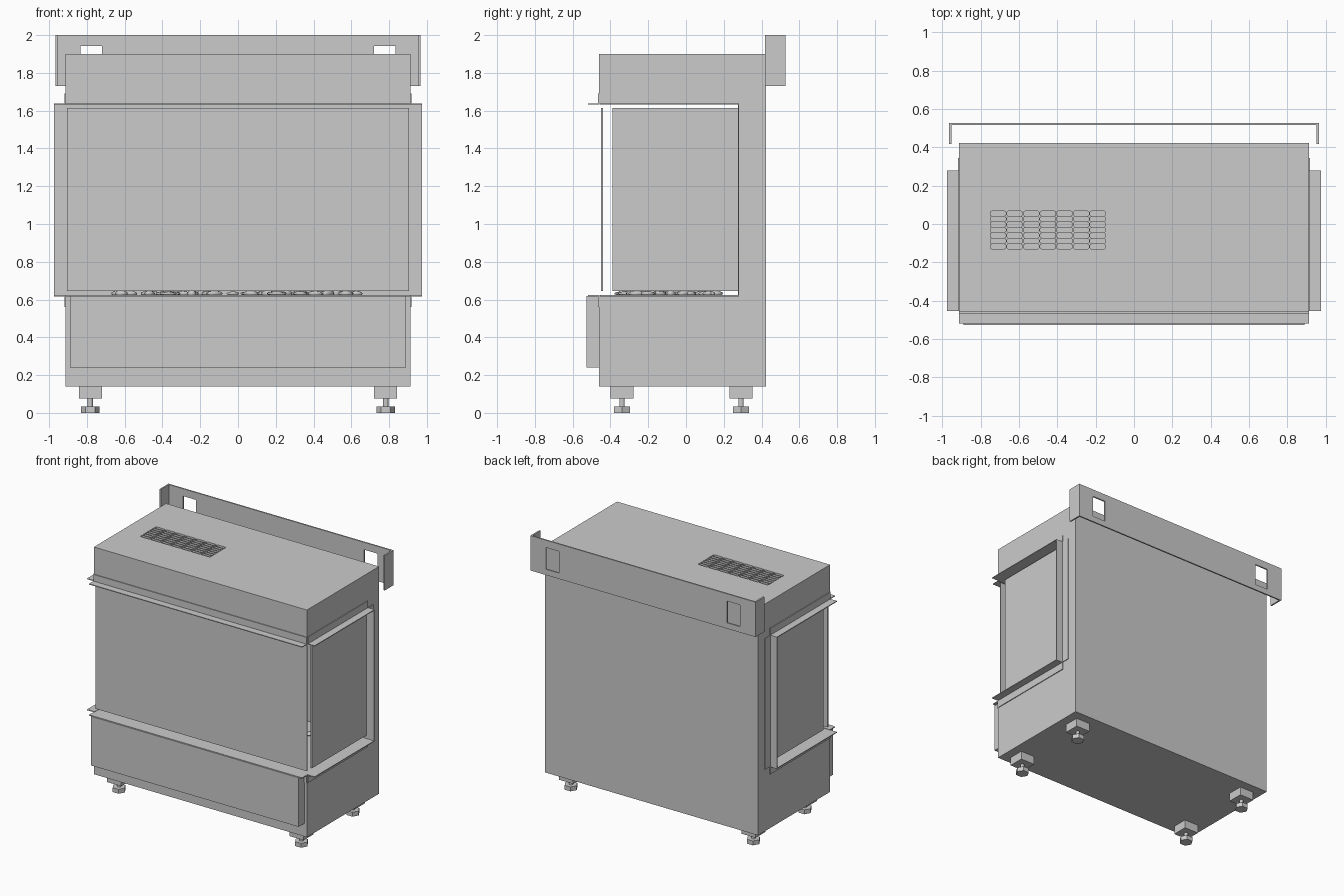
import bpy, bmesh, math, random
from mathutils import Matrix, Vector

cube = bpy.data.objects.get("Cube")
if cube:
    bpy.data.objects.remove(cube, do_unlink=True)

metal = bpy.data.materials.new("light grey metal")
metal.use_nodes = True
GREY = (0.6, 0.6, 0.6, 1)
metal.diffuse_color = GREY
metal.node_tree.nodes["Principled BSDF"].inputs["Base Color"].default_value = GREY


def add_box(bm, x, y, z):
    """Add a box given (min, max) ranges and return its vertices."""
    size = Vector((x[1] - x[0], y[1] - y[0], z[1] - z[0]))
    mid = Vector((sum(x) / 2, sum(y) / 2, sum(z) / 2))
    mat = Matrix.Translation(mid) @ Matrix.Diagonal((*size, 1))
    return bmesh.ops.create_cube(bm, size=1, matrix=mat)["verts"]


def finish(bm, name):
    mesh = bpy.data.meshes.new(name)
    bm.to_mesh(mesh)
    bm.free()
    mesh.materials.append(metal)
    ob = bpy.data.objects.new(name, mesh)
    bpy.context.scene.collection.objects.link(ob)
    return ob


def boxes(name, *ranges):
    bm = bmesh.new()
    for r in ranges:
        add_box(bm, *r)
    return finish(bm, name)


def cut(target, cutter):
    mod = target.modifiers.new("cut", "BOOLEAN")
    mod.operation = "DIFFERENCE"
    mod.solver = "EXACT"
    mod.object = cutter
    bpy.context.view_layer.objects.active = target
    bpy.ops.object.modifier_apply(modifier=mod.name)
    bpy.data.objects.remove(cutter, do_unlink=True)


def span(side, a, b):
    """Range between a and b on the given side of the centre."""
    return tuple(sorted((side * a, side * b)))


# Main dimensions
HALF = 0.913
FRONT, BACK, INNER = -0.46, 0.423, 0.28
LOW, HIGH = 0.62, 1.635
T = 0.006

# Cabinet with a firebox open on three sides
body = boxes("cabinet", ((-HALF, HALF), (FRONT, BACK), (0.14, 1.9)))
cut(body, boxes("firebox_cutter", ((-1, 1), (-1, INNER), (LOW, HIGH))))

# Vent grille: rounded slots sunk in the top
bm = bmesh.new()
for col in range(7):
    for row in range(7):
        x = -0.75 + col * 0.0868
        y = -0.13 + row * 0.0287
        add_box(bm, (x, x + 0.081), (y, y + 0.025), (1.87, 1.95))
upright = [e for e in bm.edges if abs(e.verts[0].co.z - e.verts[1].co.z) > 0.05]
bmesh.ops.bevel(bm, geom=upright, offset=0.008, segments=2, affect="EDGES", profile=0.5)
cut(body, finish(bm, "vent_cutter"))

# Lower front cover and glass panes
boxes("front_cover", ((-0.89, 0.89), (-0.528, FRONT), (0.24, LOW)))
boxes("front_glass", ((-0.905, 0.905), (-0.45, -0.439), (0.645, 1.615)))
for side, label in ((1, "left"), (-1, "right")):
    boxes(label + "_glass", (span(side, 0.895, 0.906), (-0.39, 0.276), (0.645, 1.615)))

# Angle trims around the opening: a lip standing out and a leg on the cabinet
for label, z, leg in (("upper", HIGH, (HIGH, 1.69)), ("lower", LOW, (0.56, LOW))):
    lip = (z - T / 2, z + T / 2)
    boxes(label + "_front_trim",
          ((-HALF, HALF), (-0.52, FRONT + 0.002), lip),
          ((-HALF, HALF), (FRONT - T, FRONT + 0.002), leg))
    for side, name in ((1, "left"), (-1, "right")):
        boxes(f"{label}_{name}_trim",
              (span(side, HALF - 0.002, 0.975), (-0.455, INNER), lip),
              (span(side, HALF - 0.002, HALF + T), (-0.455, INNER), leg))
for side, name in ((1, "left"), (-1, "right")):
    boxes(name + "_upright_trim",
          (span(side, HALF - 0.002, 0.975), (INNER - T, INNER), (LOW, HIGH)),
          (span(side, HALF - 0.002, HALF + T), (INNER - T, 0.345), (LOW, HIGH)))

# Wall rail: back plate with two windows, and folded ends
rail = boxes("wall_rail", ((-0.965, 0.965), (0.418, 0.527), (1.73, 2.0)))
cut(rail, boxes("rail_cutter", ((-0.953, 0.953), (0.3, 0.516), (1.6, 2.1))))
cut(rail, boxes("window_cutter", *[(span(s, 0.72, 0.833), (0.5, 0.6), (1.775, 1.943))
                                   for s in (1, -1)]))

# Levelling feet: block, threaded stem and hexagonal pad
for sx, side in ((1, "left"), (-1, "right")):
    for cy, end in ((-0.339, "front"), (0.291, "back")):
        bm = bmesh.new()
        cx = sx * 0.782
        add_box(bm, (cx - 0.061, cx + 0.061), (cy - 0.061, cy + 0.061), (0.075, 0.14))
        for sides, radius, z0, z1 in ((12, 0.014, 0.03, 0.08), (6, 0.049, 0, 0.034)):
            spin = Matrix.Rotation(math.pi / 2, 4, "Z")
            place = Matrix.Translation((cx, cy, (z0 + z1) / 2)) @ spin
            bmesh.ops.create_cone(bm, cap_ends=True, segments=sides, radius1=radius,
                                  radius2=radius, depth=z1 - z0, matrix=place)
        pad = [v.co.x for v in bm.verts if v.co.z < 0.001]
        if max(pad) - min(pad) < 0.09:
            hexagon = [v for v in bm.verts if v.co.z < 0.035 and
                       math.hypot(v.co.x - cx, v.co.y - cy) > 0.02]
            bmesh.ops.rotate(bm, verts=hexagon, cent=(cx, cy, 0),
                             matrix=Matrix.Rotation(math.pi / 2, 3, "Z"))
        finish(bm, f"{end}_{side}_foot")

# Pebble bed on the firebox floor
random.seed(4)
bm = bmesh.new()
for i in range(70):
    rx, ry = random.uniform(0.02, 0.055), random.uniform(0.02, 0.045)
    place = Matrix.Translation((random.uniform(-0.65, 0.63), random.uniform(-0.34, 0.17), 0.632))
    place = place @ Matrix.Rotation(random.uniform(0, math.pi), 4, "Z")
    place = place @ Matrix.Diagonal((rx, ry, random.uniform(0.01, 0.018), 1))
    bmesh.ops.create_icosphere(bm, subdivisions=2, radius=1, matrix=place)
pebbles = finish(bm, "pebble_bed")
for poly in pebbles.data.polygons:
    poly.use_smooth = True
